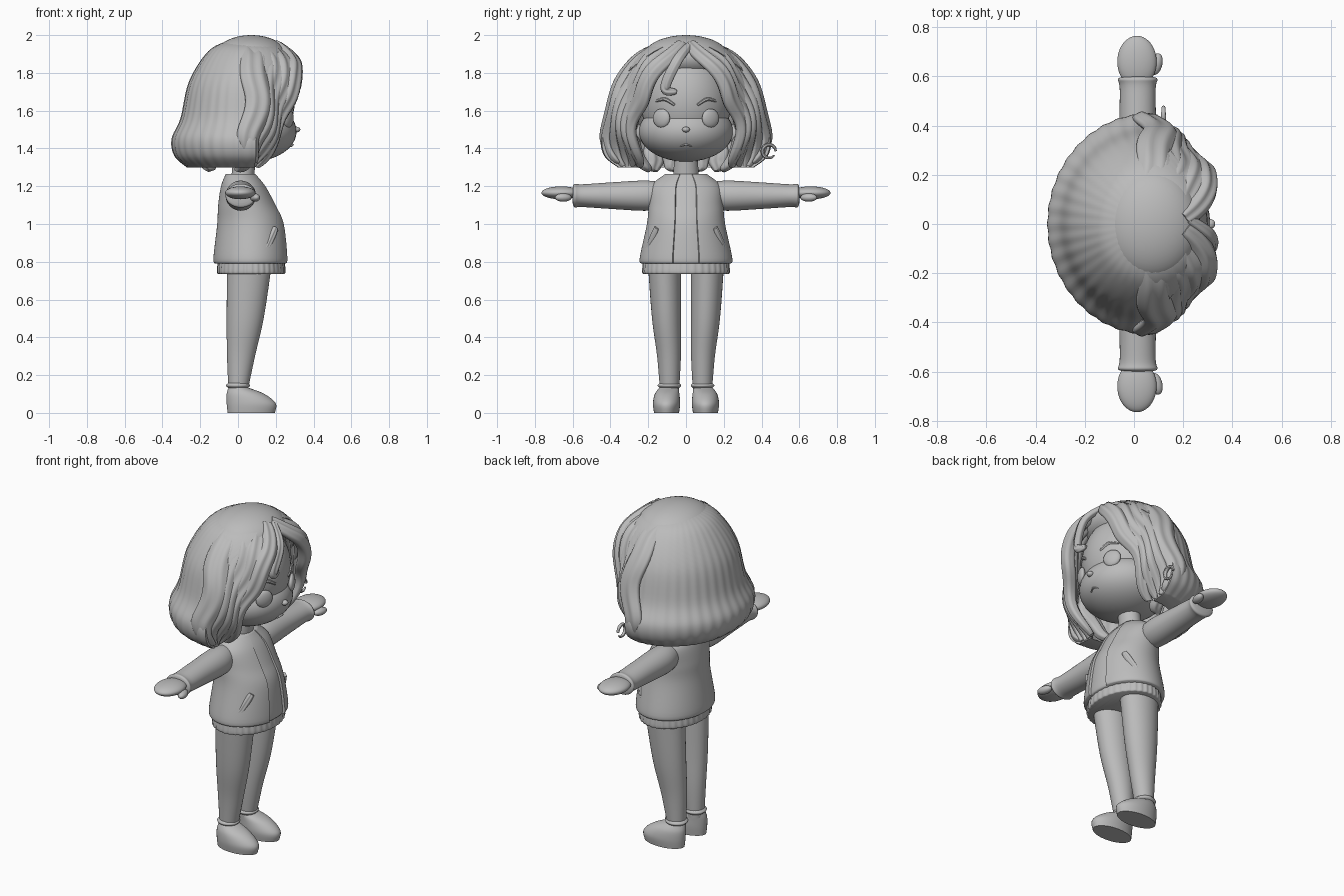
import bpy, bmesh
from math import sin, cos, pi, radians
from mathutils import Vector, Matrix

cube = bpy.data.objects.get("Cube")
if cube:
    bpy.data.objects.remove(cube, do_unlink=True)

colour = (.5, .5, .5, 1)
grey = bpy.data.materials.new("plain_grey")
grey.use_nodes = True
grey.diffuse_color = colour
grey.node_tree.nodes["Principled BSDF"].inputs["Base Color"].default_value = colour
made = []


def finish(name, bm):
    bmesh.ops.recalc_face_normals(bm, faces=bm.faces)
    mesh = bpy.data.meshes.new(name)
    bm.to_mesh(mesh)
    bm.free()
    mesh.materials.append(grey)
    obj = bpy.data.objects.new(name, mesh)
    bpy.context.scene.collection.objects.link(obj)
    made.append(obj)


def smooth(rows, steps=6):
    """Spline through rows of numbers."""
    out = []
    final = len(rows) - 1
    for i in range(final):
        before, start, end, after = rows[max(i - 1, 0)], rows[i], rows[i + 1], rows[min(i + 2, final)]
        for k in range(steps):
            t = k / steps
            row = []
            for p, q, r, s in zip(before, start, end, after):
                slope_in, slope_out = (r - p) / 2, (s - q) / 2
                bend = t * t * (3 - 2 * t)
                row.append(q + (r - q) * bend + slope_in * t * (1 - t) ** 2 - slope_out * t * t * (1 - t))
            out.append(row)
    return out + [list(rows[final])]


def around(count):
    return [2 * pi * i / count for i in range(count)]


def loft(name, rings):
    """Skin closed rings of points and cap both ends."""
    bm = bmesh.new()
    loops = [[bm.verts.new(point) for point in ring] for ring in rings]
    count = len(loops[0])
    for lower, upper in zip(loops, loops[1:]):
        for i in range(count):
            j = (i + 1) % count
            bm.faces.new((lower[i], lower[j], upper[j], upper[i]))
    bm.faces.new(loops[0])
    bm.faces.new(loops[-1])
    finish(name, bm)


def column(name, rows, side=1, ribs=0):
    """Upright elliptical loft; rows hold height, centre x, centre y, radius x, radius y."""
    rings = []
    for z, cx, cy, rx, ry in smooth(rows):
        ring = []
        for a in around(144 if ribs else 36):
            rib = 1 + .012 * cos(ribs * a) if ribs else 1
            ring.append((cx + rx * rib * cos(a), side * (cy + ry * rib * sin(a)), z))
        rings.append(ring)
    loft(name, rings)


def open_shell(name, rows, inner, ripple=0):
    """Thick shell open towards the face; rows hold height, centre x, radii, half angle."""
    rings = []
    count = 120
    for z, cx, rx, ry, half in smooth(rows):
        ring = []
        for scale, order in ((1, range(count + 1)), (inner, range(count, -1, -1))):
            for i in order:
                a = radians(half) * (2 * i / count - 1)
                reach = scale * (1 + ripple * cos(40 * a))
                ring.append((cx - reach * rx * cos(a), reach * ry * sin(a), z))
        rings.append(ring)
    loft(name, rings)


def lock(name, points, width, thick, wave=0, side=1, centre=(0, 0, 1.6), phase=0, blunt=.2):
    """Flattened wavy strand with shallow ridges, facing away from the centre."""
    path = [Vector((x, y * side, z)) for x, y, z in smooth(points, 9)]
    last = len(path) - 1
    rings = []
    for i, point in enumerate(path):
        u = i / last
        tangent = (path[min(i + 1, last)] - path[max(i - 1, 0)]).normalized()
        outward = point - Vector(centre)
        outward = (outward - tangent * outward.dot(tangent)).normalized()
        across = tangent.cross(outward) * side
        swing = 5 * pi * u + phase
        shifted = point + wave * u ** .5 * (across * sin(swing) + outward * cos(swing) / 2)
        size = blunt + (1 - blunt) * sin(pi * (.12 + .86 * u)) ** .6
        ring = []
        for a in around(36):
            ridge = 1 + .13 * cos(6 * a)
            ring.append(shifted + size * (across * width * cos(a) + outward * thick * ridge * sin(a)))
        rings.append(ring)
    loft(name, rings)


def ball(name, centre, radii, turn=0):
    spin = Matrix.Rotation(turn, 3, 'Z').to_quaternion()
    bm = bmesh.new()
    bmesh.ops.create_uvsphere(bm, u_segments=40, v_segments=24, radius=1,
                              matrix=Matrix.LocRotScale(Vector(centre), spin, Vector(radii)))
    finish(name, bm)


# Head, neck and face
ball("cranium", (.06, 0, 1.65), (.24, .24, .28))
ball("cheeks_and_jaw", (.07, 0, 1.49), (.24, .25, .16))
ball("nose", (.31, 0, 1.5), (.02, .02, .015))
lock("mouth", [(.28, -.03, 1.41), (.29, 0, 1.42), (.28, .03, 1.41)], .005, .005)
column("neck", [(1.2, .02, 0, .06, .07), (1.4, .04, 0, .06, .06)])

# Open jacket over a shirt, with a ribbed hem below
jacket = [(.79, .07, .19, .235), (.82, .07, .2, .245), (1, .07, .18, .207),
          (1.1, .05, .155, .197), (1.2, .03, .12, .185), (1.265, .015, .08, .11)]
open_shell("jacket", [row + (163,) for row in jacket], .86)
column("shirt", [(z, cx, 0, rx * .94, ry * .94) for z, cx, rx, ry in jacket])
column("ribbed_hem", [(.735, .07, 0, .17, .22), (.75, .07, 0, .18, .23), (.84, .07, 0, .17, .22)], ribs=36)

# Two hair paths per side; the locks between them are blended
forehead_path = [(.2, .02, 1.95), (.3, .14, 1.84), (.26, .24, 1.68), (.2, .29, 1.5), (.1, .25, 1.3)]
temple_path = [(.04, .06, 1.95), (.08, .25, 1.87), (.1, .36, 1.68), (.07, .42, 1.47), (.05, .36, 1.32)]
lock_count = 5

for side, label in ((1, "left_"), (-1, "right_")):
    # Eyes, brows and ears
    ball(label + "eye", (.265, side * .13, 1.56), (.02, .05, .05), side * .5)
    lock(label + "brow", [(.29, .06, 1.63), (.27, .11, 1.66), (.24, .16, 1.65)], .01, .01, side=side)
    ball(label + "ear", (.08, side * .26, 1.48), (.03, .04, .05), side * -.4)

    # Sleeve as a loft along the arm, then cuff and hand
    sleeve = []
    for y, rx, rz in smooth([(.12, .06, .07), (.22, .08, .08), (.4, .075, .07), (.55, .073, .06),
                             (.59, .08, .062), (.6, .05, .04)]):
        sleeve.append([(.015 + rx * cos(a), side * y, 1.15 + rz * sin(a)) for a in around(36)])
    loft(label + "sleeve", sleeve)
    ball(label + "hand", (.012, side * .66, 1.165), (.08, .105, .034))
    ball(label + "thumb", (.09, side * .65, 1.14), (.025, .045, .022), side * -.25)
    lock(label + "pocket", [(.15, .2, .87), (.2, .155, .98)], .02, .014, side=side,
         centre=(.05, 0, .9), blunt=.7)

    # Legs, ankle cuffs and shoes
    column(label + "leg", [(.11, 0, .087, .05, .05), (.3, .016, .09, .074, .063),
                           (.5, .038, .103, .098, .077), (.78, .06, .113, .118, .088)], side)
    column(label + "ankle_cuff", [(.13, 0, .088, .05, .05), (.145, 0, .088, .064, .062),
                                  (.16, 0, .088, .05, .05)], side)
    column(label + "shoe", [(0, .07, .103, .125, .066), (.05, .07, .103, .13, .072),
                            (.1, .04, .1, .1, .065), (.135, 0, .09, .05, .05)], side)

    # Wavy front locks and small tufts at the nape
    for i in range(lock_count):
        blend = i / (lock_count - 1)
        path = [Vector(a).lerp(Vector(b), blend) for a, b in zip(forehead_path, temple_path)]
        lock(label + "wavy_lock_" + str(i + 1), path, .055 + .02 * blend, .038, .018, side, phase=i * 1.3)
    for i, y in enumerate((0.07, .17)):
        lock(label + "nape_tuft_" + str(i + 1), [(-.2, y, 1.45), (-.14, y, 1.28)], .06, .04, .005, side)
    lock(label + "inner_lock", [(.1, .28, 1.6), (.08, .3, 1.45), (0, .2, 1.28)], .06, .04, .012, side)

# Back hair wraps round to the front towards the top
back_hair = []
for z, reach in ((1.3, .33), (1.36, .395), (1.45, .41), (1.56, .363), (1.75, .32),
                 (1.9, .23), (1.96, .14), (1.985, .01)):
    wrap = max(0, (z - 1.7) / .3) ** 2
    back_hair.append((z, .06, reach, reach * 1.09, 95 + 80 * wrap))
open_shell("back_hair", back_hair, .74, .005)
ball("crown_hair", (.07, 0, 1.88), (.2, .23, .12))

# Loose curls on the right of the forehead and the left of the neck
lock("drooping_curl", [(.22, .02, 1.95), (.31, -.05, 1.86), (.31, -.11, 1.72), (.3, -.05, 1.7)], .03, .022)
loop = [(.12, .44 + .035 * cos(a), 1.385 + .035 * sin(a)) for a in around(10)]
lock("loose_curl", loop, .01, .01, centre=(-.3, .44, 1.4))

bpy.ops.object.select_all(action='DESELECT')
for obj in made:
    obj.select_set(True)
bpy.context.view_layer.objects.active = made[0]
bpy.ops.object.shade_smooth_by_angle(angle=radians(50))
